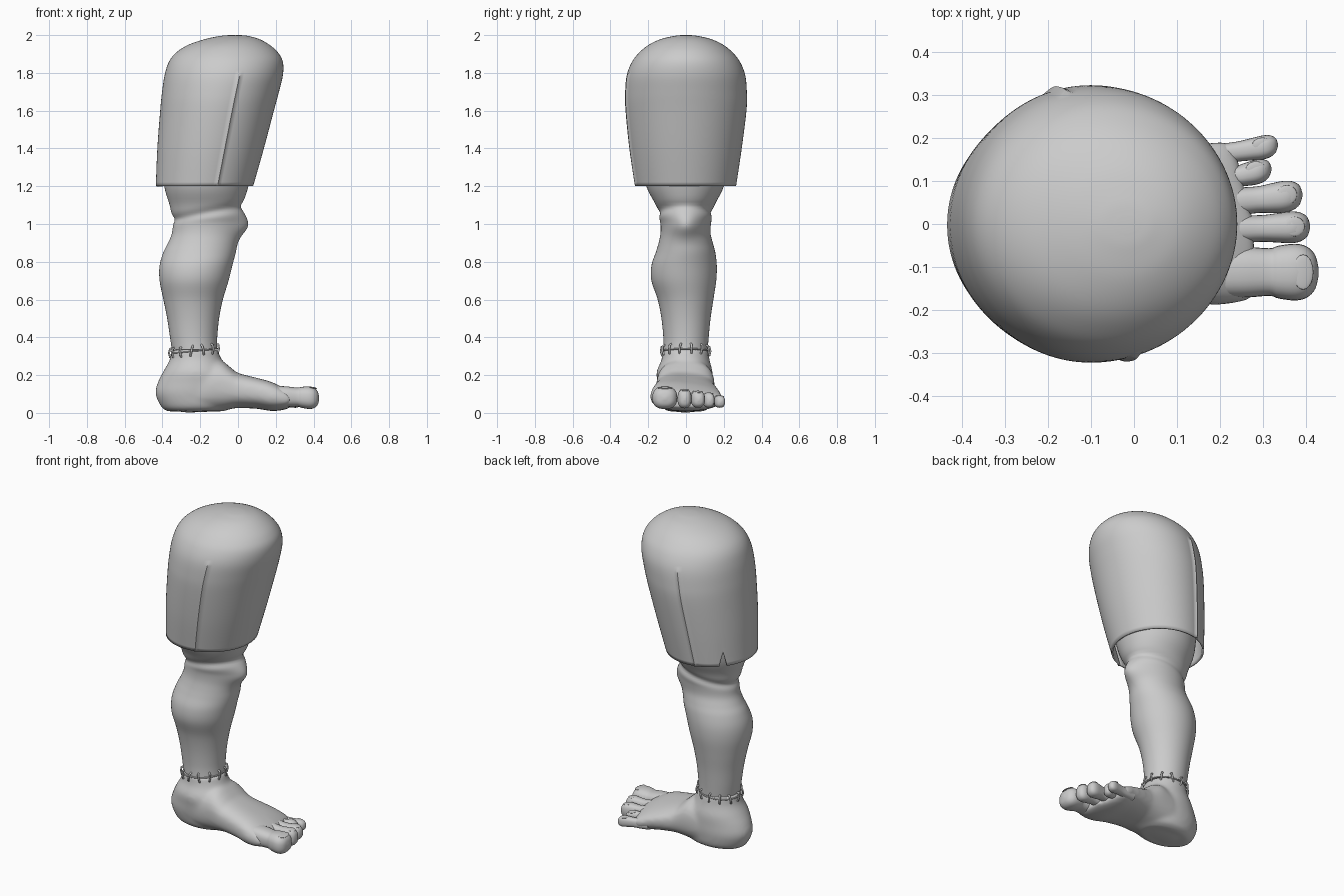
import bpy, bmesh, math
from mathutils import Vector

if "Cube" in bpy.data.objects:
    bpy.data.objects.remove(bpy.data.objects["Cube"])

grey = bpy.data.materials.new("plain grey")
grey.diffuse_color = (0.6, 0.6, 0.6, 1)
grey.use_nodes = True
grey.node_tree.nodes["Principled BSDF"].inputs["Base Color"].default_value = grey.diffuse_color


def add_object(name, bm):
    bmesh.ops.recalc_face_normals(bm, faces=bm.faces)
    mesh = bpy.data.meshes.new(name)
    bm.to_mesh(mesh)
    bm.free()
    mesh.materials.append(grey)
    obj = bpy.data.objects.new(name, mesh)
    bpy.context.collection.objects.link(obj)
    smooth(obj)
    return obj


def smooth(obj, angle=50):
    bpy.ops.object.select_all(action='DESELECT')
    obj.select_set(True)
    bpy.context.view_layer.objects.active = obj
    bpy.ops.object.shade_smooth_by_angle(angle=math.radians(angle))


def refine(rows, steps):
    """Catmull-Rom interpolation between section rows."""
    out = []
    for i in range(len(rows) - 1):
        a, b = rows[max(i - 1, 0)], rows[i]
        c, d = rows[i + 1], rows[min(i + 2, len(rows) - 1)]
        for s in range(steps):
            t = s / steps
            out.append([q + 0.5 * t * (r - p + t * (2*p - 5*q + 4*r - w + t * (3*(q - r) + w - p)))
                        for p, q, r, w in zip(a, b, c, d)])
    return out + [list(rows[-1])]


def loft(bm, rows, point, seg, cap_start=True):
    """Skin rings; point(row, angle, column) gives each position."""
    rings = [[bm.verts.new(point(r, 2 * math.pi * j / seg, j)) for j in range(seg)] for r in rows]
    for lo, hi in zip(rings, rings[1:]):
        for j in range(seg):
            k = (j + 1) % seg
            bm.faces.new((lo[j], lo[k], hi[k], hi[j]))
    if cap_start:
        bm.faces.new(rings[0])
    bm.faces.new(rings[-1])


def upright(r, a, j=0):
    z, x0, x1, y0, y1 = r
    return Vector(((x0 + x1) / 2 + (x1 - x0) / 2 * math.cos(a),
                   (y0 + y1) / 2 + (y1 - y0) / 2 * math.sin(a), z))


# Shorts leg: open hem, two raised side seams and a small slit at the back
shorts_rows = [(1.2, -.435, .08, -.27, .265), (1.4, -.427, .137, -.30, .295), (1.6, -.412, .19, -.32, .32),
               (1.7, -.402, .217, -.322, .322), (1.79, -.388, .238, -.313, .313), (1.86, -.365, .237, -.285, .285),
               (1.91, -.325, .21, -.245, .245), (1.95, -.26, .165, -.195, .195), (1.98, -.17, .11, -.13, .13),
               (1.996, -.09, .05, -.06, .06), (2.0, -.04, .01, -.02, .02)]


def shorts_point(r, a, j):
    p = upright(r, a)
    if j in (42, 114) and r[0] < 1.8:
        p += Vector((math.cos(a), math.sin(a), 0)) * .009
    lift = {55: .5, 56: 1, 57: .5}.get(j, 0) * .09
    if lift and r[0] < 1.4:
        p.z += lift * (1.4 - r[0]) / .2
    return p


bm = bmesh.new()
loft(bm, refine(shorts_rows, 6), shorts_point, 144, cap_start=False)
shorts = add_object("shorts_leg", bm)
mod = shorts.modifiers.new("cloth", 'SOLIDIFY')
mod.thickness, mod.offset = .01, -1

# Lower leg with calf and kneecap bulge
leg_rows = [(.335, -.35, -.11, -.12, .115), (.4, -.36, -.11, -.12, .12), (.5, -.375, -.1, -.13, .13),
            (.6, -.395, -.08, -.15, .145), (.7, -.415, -.05, -.183, .16), (.78, -.415, -.03, -.183, .163),
            (.85, -.395, -.012, -.16, .155), (.9, -.37, -.005, -.145, .142), (.95, -.35, .0, -.135, .13),
            (1.0, -.345, .01, -.135, .132), (1.04, -.35, .02, -.145, .14), (1.1, -.362, .025, -.16, .152),
            (1.2, -.39, .055, -.21, .2), (1.35, -.4, .09, -.24, .23)]


def leg_point(r, a, j):
    p = upright(r, a)
    if math.cos(a) > 0:
        p.x += .045 * math.exp(-(p.y / .08) ** 2 - ((p.z - .99) / .06) ** 2)
    # skin fold above the kneecap, sloping down behind the knee
    fold = 1.06 + .035 * math.cos(a)
    dent = .012 * math.exp(-((p.z - fold) / .022) ** 2)
    return p - Vector((math.cos(a), math.sin(a), 0)) * dent


bm = bmesh.new()
loft(bm, refine(leg_rows, 5), leg_point, 64)
add_object("lower_leg", bm)

# Foot: ankle and heel column fused with a forward body
ankle_rows = [(.008, -.37, -.08, -.09, .09), (.03, -.405, -.03, -.125, .125), (.1, -.437, 0, -.145, .14),
              (.16, -.425, 0, -.152, .142), (.22, -.395, -.045, -.155, .14), (.28, -.362, -.085, -.13, .125),
              (.335, -.352, -.108, -.122, .117)]
foot_rows = [(-.38, -.06, .06, .04, .14), (-.3, -.12, .12, .005, .2), (-.2, -.15, .14, .004, .26),
             (-.1, -.155, .15, .01, .28), (-.04, -.158, .152, .02, .243), (0, -.16, .155, .026, .214),
             (.1, -.175, .175, .022, .188), (.18, -.188, .188, .01, .165), (.25, -.182, .192, .018, .13),
             (.285, -.165, .175, .035, .105)]


def foot_point(r, a, j):
    x, y0, y1, z0, z1 = r
    c, s = math.cos(a), math.sin(a)
    c, s = (math.copysign(abs(v) ** .8, v) for v in (c, s))
    slope = max(0, min(1, (x + .1) / .25))
    if s > 0:  # instep falls toward the small toe
        s *= 1 - .28 * slope * (c + .35)
    # toe line runs back toward the small toe
    back = .05 * max(c, 0) * max(0, (x - .15) / .135)
    return Vector((x - back, (y0 + y1) / 2 + (y1 - y0) / 2 * c, (z0 + z1) / 2 + (z1 - z0) / 2 * s))


bm = bmesh.new()
loft(bm, refine(ankle_rows, 4), upright, 48)
loft(bm, refine(foot_rows, 4), foot_point, 48)
foot = add_object("foot", bm)
mod = foot.modifiers.new("fuse", 'REMESH')
mod.mode, mod.voxel_size, mod.use_smooth_shade = 'VOXEL', .011, True
mod = foot.modifiers.new("soften", 'SMOOTH')
mod.factor, mod.iterations = .5, 8

# Toes: root xy, tip xy, half width, bottom, top
toes = [("big_toe", .20, -.112, .43, -.112, .066, .018, .137),
        ("second_toe", .18, -.015, .41, -.006, .037, .022, .125),
        ("third_toe", .18, .045, .392, .068, .037, .025, .115),
        ("fourth_toe", .16, .095, .32, .128, .029, .025, .105),
        ("small_toe", .14, .152, .335, .184, .028, .025, .09)]
for name, rx, ry, tx, ty, w, z0, z1 in toes:
    length, h = tx - rx, (z1 - z0) / 2
    end = min(.055, .9 * w + .01) / length
    profile = [(0, .9), (.25, .9), (.5, .84), (1 - 1.7 * end, .93), (1 - end, 1), (1 - .5 * end, .9),
               (1 - .15 * end, .6), (1, .12)]

    def toe_point(r, a, j):
        t, s = r
        c, d = (math.copysign(abs(v) ** .8, v) for v in (math.cos(a), math.sin(a)))
        return Vector((rx + length * t, ry + (ty - ry) * t + w * s * c,
                       (z0 + z1) / 2 + .012 * (1 - t) + h * s * d))

    bm = bmesh.new()
    loft(bm, refine(profile, 4), toe_point, 28)
    add_object(name, bm)
    # thin nail resting on the toe tip
    bpy.ops.mesh.primitive_uv_sphere_add(segments=20, ring_count=10, radius=1,
                                         location=(tx - .036, ty, z1 - .004), rotation=(0, .15, 0))
    nail = bpy.context.object
    nail.name = name + "_nail"
    nail.scale = (.024, w * .62, .0048)
    nail.data.materials.append(grey)
    smooth(nail)


def tube(name, pts, radius, cyclic=False):
    curve = bpy.data.curves.new(name, 'CURVE')
    curve.dimensions, curve.bevel_depth, curve.bevel_resolution = '3D', radius, 2
    curve.use_fill_caps = True
    sp = curve.splines.new('POLY')
    sp.points.add(len(pts) - 1)
    for q, p in zip(sp.points, pts):
        q.co = (*p, 1)
    sp.use_cyclic_u = cyclic
    curve.materials.append(grey)
    obj = bpy.data.objects.new(name, curve)
    bpy.context.collection.objects.link(obj)


# Ankle seam thread and the stitches crossing it
def seam(a, out=0, up=0):
    return Vector((-.231 + (.121 + out) * math.cos(a), -.002 + (.119 + out) * math.sin(a),
                   .328 + .012 * math.cos(a) + up))


tube("ankle_thread", [seam(2 * math.pi * i / 48) for i in range(48)], .004, True)
for i in range(13):
    a = 2 * math.pi * (i + .5) / 13
    lean = .05 * math.sin(i * 2.3)
    tube(f"stitch_{i + 1}", [seam(a + lean * u / .026, o, u) for o, u in
                             ((-.008, -.027), (.008, -.022), (.013, 0), (.009, .022), (-.006, .028))], .0055)
